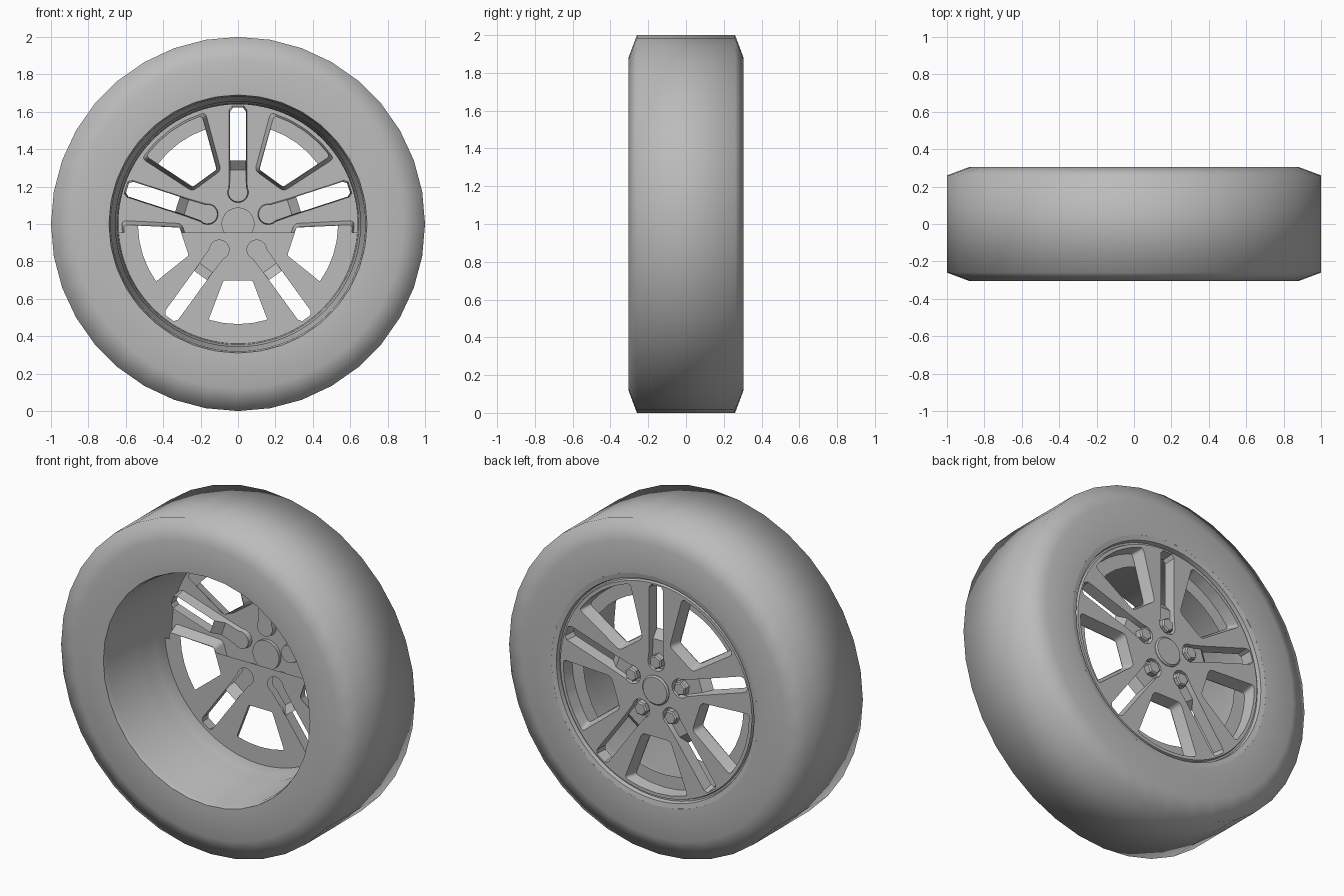
import bpy, bmesh, math
from mathutils import Vector

cube = bpy.data.objects.get("Cube")
if cube:
    bpy.data.objects.remove(cube, do_unlink=True)

grey = bpy.data.materials.new("plain_grey")
grey.use_nodes = True
COLOUR = (0.5, 0.5, 0.5, 1)
grey.diffuse_color = COLOUR
grey.node_tree.nodes["Principled BSDF"].inputs["Base Color"].default_value = COLOUR

FACE, BACK, POCKET = 0.285, 0.215, 0.255   # depths of the spoke face, back plate, bolt pockets
RIM = 0.64


def finish(bm, name, angle=35):
    bmesh.ops.recalc_face_normals(bm, faces=bm.faces)
    mesh = bpy.data.meshes.new(name)
    bm.to_mesh(mesh)
    bm.free()
    mesh.materials.append(grey)
    ob = bpy.data.objects.new(name, mesh)
    bpy.context.collection.objects.link(ob)
    bpy.ops.object.select_all(action='DESELECT')
    ob.select_set(True)
    bpy.context.view_layer.objects.active = ob
    bpy.ops.object.shade_smooth_by_angle(angle=math.radians(angle))
    return ob


def place(u, v, y, a):
    """Point at u along the spoke direction a, v across it, depth y."""
    return Vector((u * math.cos(a) - v * math.sin(a), y, 1 + u * math.sin(a) + v * math.cos(a)))


def ring(bm, r, y, n, u=0, a=0):
    return [bm.verts.new(place(u + r * math.cos(t), r * math.sin(t), y, a))
            for t in (2 * math.pi * i / n for i in range(n))]


def bridge(bm, l1, l2):
    n = len(l1)
    for i in range(n):
        j = (i + 1) % n
        bm.faces.new((l1[i], l1[j], l2[j], l2[i]))


def lathe(name, profile, n, closed=False, angle=35):
    bm = bmesh.new()
    rings = [ring(bm, r, y, n) for r, y in profile]
    for k in range(len(rings) - 1):
        bridge(bm, rings[k], rings[k + 1])
    if closed:
        bridge(bm, rings[-1], rings[0])
    return finish(bm, name, angle)


def stud(name, r, y0, y1, n, u=0, a=0, bevel=0.008):
    bm = bmesh.new()
    rings = [ring(bm, rr, y, n, u, a) for rr, y in ((r, y0), (r, y1 - bevel), (r - bevel, y1))]
    bridge(bm, rings[0], rings[1])
    bridge(bm, rings[1], rings[2])
    bm.faces.new(rings[0])
    bm.faces.new(rings[2])
    return finish(bm, name)


def rounded(pts, r, steps=4):
    """Round every corner of a closed outline."""
    out = []
    for i, p in enumerate(pts):
        p = Vector(p)
        a, b = Vector(pts[i - 1]) - p, Vector(pts[(i + 1) % len(pts)]) - p
        a, b = p + a.normalized() * r, p + b.normalized() * r
        for k in range(steps + 1):
            t = k / steps
            out.append(a * (1 - t) ** 2 + p * 2 * t * (1 - t) + b * t * t)
    return out


def window(inner, w0, outer, w1, r):
    """Trapezoid opening with a curved outer side."""
    side = math.sqrt(outer ** 2 - w1 ** 2)
    q = w1 / 2
    qu = math.sqrt(outer ** 2 - q ** 2)
    return rounded([(inner, -w0), (side, -w1), (qu, -q), (outer, 0), (qu, q), (side, w1), (inner, w0)], r)


def keyhole(r, w, end):
    """Bolt pocket that runs out into a slot; first points are the slot end."""
    lug, n = 0.17, 12
    t0 = math.asin(w / r) + 0.1
    arc = [(lug + r * math.cos(t), r * math.sin(t))
           for t in (t0 + (2 * math.pi - 2 * t0) * i / n for i in range(n + 1))]
    tip = [(end - 0.02, -w), (end, -w + 0.015), (end, w - 0.015), (end - 0.02, w)]
    return [(0.34, -w)] + tip + [(0.34, w), (0.29, w)] + arc + [(0.29, -w)]


def loop(bm, pts, y, a):
    return [bm.verts.new(place(p[0], p[1], y, a)) for p in pts]


def fill(bm, loops):
    edges = []
    for l in loops:
        for i in range(len(l)):
            v, w = l[i], l[(i + 1) % len(l)]
            edges.append(bm.edges.get((v, w)) or bm.edges.new((v, w)))
    bmesh.ops.triangle_fill(bm, edges=edges, use_beauty=True, use_dissolve=False, normal=(0, 1, 0))


SLOTS = [math.radians(90 + 72 * i) for i in range(5)]
WINDOWS = [math.radians(54 + 72 * i) for i in range(5)]
win_front = window(0.285, 0.095, 0.622, 0.21, 0.025)
win_back = window(0.30, 0.082, 0.612, 0.185, 0.022)
win_hole = window(0.303, 0.078, 0.535, 0.157, 0.008)
key_front = keyhole(0.056, 0.047, 0.63)
key_back = keyhole(0.052, 0.042, 0.622)

# Spoke face: front sheet with openings, their drafted walls, shelves and pocket floors
bm = bmesh.new()
sheet = [ring(bm, RIM, FACE, 80)]
for a in WINDOWS:
    front, back, hole = loop(bm, win_front, FACE, a), loop(bm, win_back, BACK, a), loop(bm, win_hole, BACK, a)
    bridge(bm, front, back)
    bridge(bm, back, hole)
    sheet.append(front)
for a in SLOTS:
    front = loop(bm, key_front, FACE, a)
    back = loop(bm, key_back, BACK, a)
    for v in back[6:]:
        v.co.y = POCKET
    bridge(bm, front, back)
    bm.faces.new(back[6:])
    bm.faces.new((back[0], back[5], back[6], back[-1]))
    sheet.append(front)
fill(bm, sheet)
finish(bm, "spoke_face")

# Back plate: closes only the lower part of the hollow spokes
bm = bmesh.new()
sheet = [ring(bm, RIM + 0.02, BACK, 80)]
sheet += [loop(bm, win_back, BACK, a) for a in WINDOWS]
sheet += [loop(bm, key_back, BACK, a) for a in SLOTS]
fill(bm, sheet)
bmesh.ops.bisect_plane(bm, geom=bm.verts[:] + bm.edges[:] + bm.faces[:],
                       plane_co=(0, 0, 0.955), plane_no=(0, 0, 1), clear_outer=True)
finish(bm, "back_plate")

# Hub cap and five hexagonal bolts
stud("hub_cap", 0.088, FACE - 0.02, FACE + 0.012, 40)
for i, a in enumerate(SLOTS):
    stud(f"wheel_bolt_{i + 1}", 0.043, POCKET, FACE + 0.012, 6, 0.17, a)

# Rim: stepped barrel, then the outer lip with a groove around the face
lathe("rim_barrel", [(0.69, -0.3), (0.68, -0.27), (0.665, 0), (0.655, 0.03), (0.655, 0.1),
                     (0.645, 0.13), (RIM, BACK), (RIM, FACE), (0.645, 0.27), (0.655, 0.27),
                     (0.66, 0.294), (0.69, 0.3)], 80)

# Tyre: flat tread, sloped shoulders and soft side walls
lathe("tyre", [(0.69, -0.3), (0.88, -0.305), (1, -0.26), (1, 0.26), (0.88, 0.305), (0.69, 0.3)],
      36, closed=True, angle=80)
